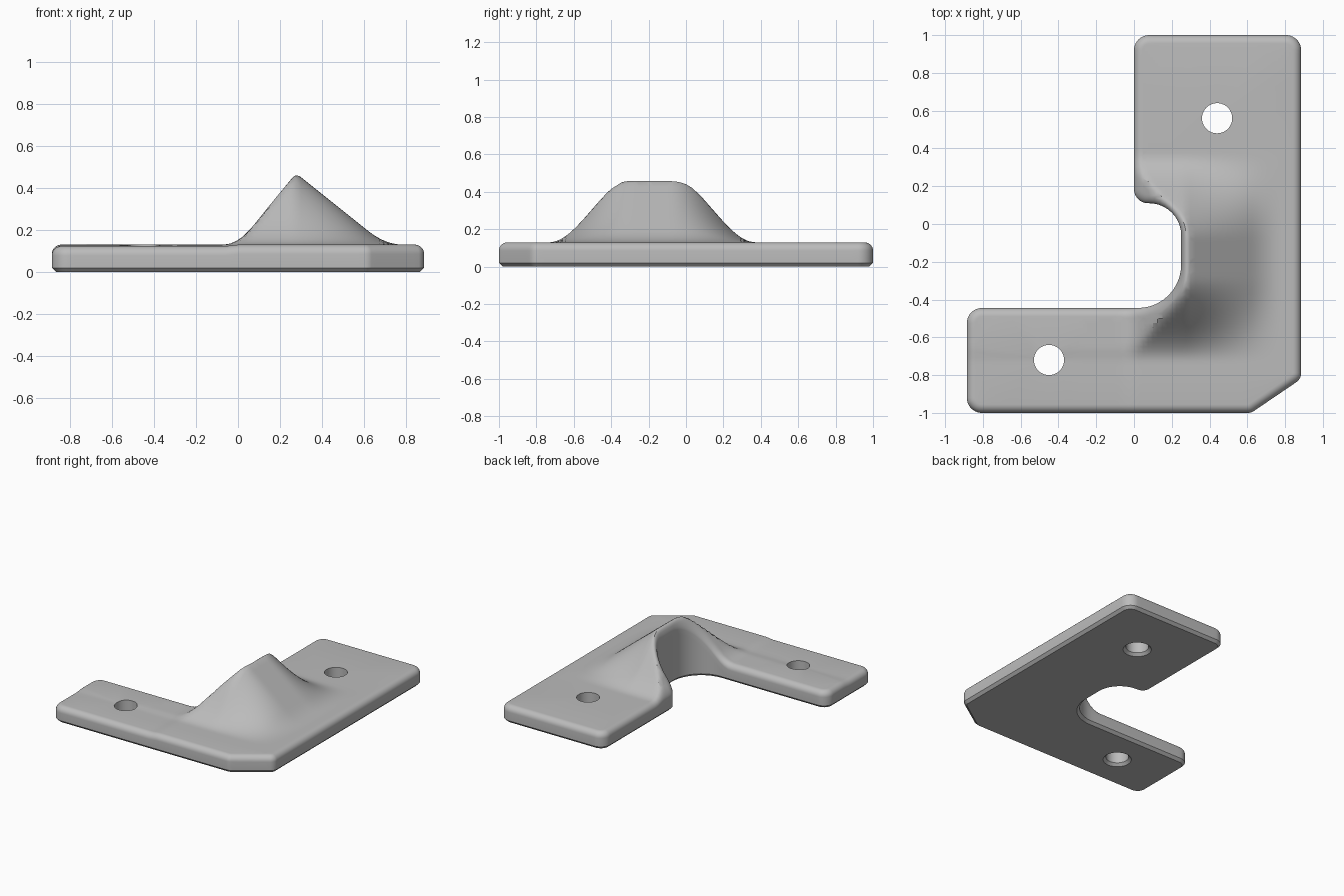
import bpy, bmesh, math
from mathutils import Vector
from mathutils.geometry import delaunay_2d_cdt

if "Cube" in bpy.data.objects:
    bpy.data.objects.remove(bpy.data.objects["Cube"], do_unlink=True)

THICK = 0.13      # flat plate thickness
FILLET = 0.045    # rounded upper rim
CHAMFER = 0.02    # cut lower rim
HOOD = 0.33       # hood rise above the plate
HOLE_R = 0.08
HOLES = [Vector((0.44, 0.56)), Vector((-0.45, -0.72))]
# Plan corners, counter-clockwise: x, y, corner radius
CORNERS = [(0.885, -0.82, 0.06), (0.885, 1, 0.08), (0, 1, 0.08), (0, 0.11, 0.075),
           (0.25, 0.11, 0.17), (0.25, -0.445, 0.23), (-0.885, -0.445, 0.08),
           (-0.885, -1, 0.08), (0.62, -1, 0.06)]


def smooth_max(a, b, k):
    h = max(k - abs(a - b), 0) / k
    return max(a, b) + h * h * k / 4


def smooth_min(a, b, k):
    return -smooth_max(-a, -b, k)


def hood_height(x, y):
    """Rise of the hood: steep on the left, ramped on the right, S-shaped at both ends."""
    t = min(max((abs(y + 0.18) - 0.1) / 0.45, 0), 1)
    ends = 1 - t * t * (3 - 2 * t)
    left = smooth_max((x - 0.0) * 3.58, 0, 0.25)
    right = smooth_max((0.70 - x) * 0.8 / HOOD, 0, 0.2)
    return HOOD * smooth_min(left, ends, 0.08) * min(right, 1.05)


def rounded_outline(corners, steps=10, spacing=0.03):
    """Points and outward normals round the plan, with straight runs divided."""
    pts = []
    for i, (x, y, r) in enumerate(corners):
        p = Vector((x, y))
        a = (p - Vector(corners[i - 1][:2])).normalized()
        b = (Vector(corners[(i + 1) % len(corners)][:2]) - p).normalized()
        turn = math.atan2(a.x * b.y - a.y * b.x, a.dot(b))
        side = 1 if turn > 0 else -1
        start = p - a * r * math.tan(abs(turn) / 2)
        normal = Vector((a.y, -a.x))
        center = start - normal * r * side
        ang = math.atan2(normal.y, normal.x)
        for k in range(steps + 1):
            q = ang + turn * k / steps
            n = Vector((math.cos(q), math.sin(q)))
            pts.append((center + n * r * side, n))
    out = []
    for i, (p, n) in enumerate(pts):
        q = pts[(i + 1) % len(pts)][0]
        count = max(1, round((q - p).length / spacing))
        out += [(p.lerp(q, k / count), n) for k in range(count)]
    return out


def hole_outline(center, steps=40):
    """Clockwise circle whose normals point into the hole."""
    ring = []
    for k in range(steps):
        n = Vector((math.cos(-math.tau * k / steps), math.sin(-math.tau * k / steps)))
        ring.append((center + n * HOLE_R, -n))
    return ring


def inside(p, poly):
    odd = False
    for i, b in enumerate(poly):
        a = poly[i - 1]
        if (a.y > p.y) != (b.y > p.y):
            if p.x < a.x + (p.y - a.y) * (b.x - a.x) / (b.y - a.y):
                odd = not odd
    return odd


def add_wall(bm, outline, levels):
    """Loft one outline through (inset, height) levels; returns bottom and top rings."""
    rings = []
    for inset, z in levels:
        ring = []
        for p, n in outline:
            q = p - n * inset
            lift = hood_height(q.x, q.y) if z > CHAMFER * 1.5 else 0
            ring.append(bm.verts.new((q.x, q.y, z + lift)))
        rings.append(ring)
    for low, high in zip(rings, rings[1:]):
        for i in range(len(low)):
            bm.faces.new((low[i - 1], low[i], high[i], high[i - 1]))
    return rings[0], rings[-1]


def add_cap(bm, rings, inner_points, z, up):
    """Fill between the plan ring and the hole rings, using extra points over the hood."""
    verts = [v for ring in rings for v in ring]
    edges, base = [], 0
    for ring in rings:
        n = len(ring)
        edges += [(base + k, base + (k + 1) % n) for k in range(n)]
        base += n
    polys = [[v.co.xy for v in ring] for ring in rings]
    for p in inner_points:
        near = min((p - q).length for q in polys[0])
        if near > 0.012 and inside(p, polys[0]):
            verts.append(bm.verts.new((p.x, p.y, z + hood_height(p.x, p.y))))
    coords, _, tris, origin, _, _ = delaunay_2d_cdt(
        [v.co.xy for v in verts], edges, [], 0, 1e-6)
    for tri in tris:
        mid = sum((coords[i] for i in tri), Vector((0, 0))) / 3
        if inside(mid, polys[0]) and not any(inside(mid, h) for h in polys[1:]):
            face = [verts[origin[i][0]] for i in tri]
            bm.faces.new(face if up else face[::-1])


bm = bmesh.new()

# Outer wall: chamfered foot, upright side, rounded rim that follows the hood
levels = [(CHAMFER, 0), (0, CHAMFER), (0, CHAMFER * 2)]
for k in range(8):
    a = math.pi / 2 * k / 7
    levels.append((FILLET * (1 - math.cos(a)), THICK - FILLET * (1 - math.sin(a))))
bottoms, tops = [], []
walls = [(rounded_outline(CORNERS), levels)]

# Screw holes: countersunk below, sharp above
for c in HOLES:
    walls.append((hole_outline(c), [(CHAMFER, 0), (0, CHAMFER), (0, THICK)]))
for outline, lv in walls:
    low, high = add_wall(bm, outline, lv)
    bottoms.append(low)
    tops.append(high)

# Top skin with the raised hood, and the flat underside
step = 0.025
grid = [Vector((-0.25 + step * i, -0.8 + step * j)) for i in range(43) for j in range(50)]
add_cap(bm, tops, grid, THICK, True)
add_cap(bm, bottoms, [], 0, False)
bmesh.ops.recalc_face_normals(bm, faces=bm.faces[:])

mesh = bpy.data.meshes.new("corner_bracket")
bm.to_mesh(mesh)
bm.free()
bracket = bpy.data.objects.new("corner_bracket", mesh)
bpy.context.collection.objects.link(bracket)

# Single grey material
grey = bpy.data.materials.new("plain_grey")
grey.use_nodes = True
grey.diffuse_color = (0.5, 0.5, 0.5, 1)
grey.node_tree.nodes["Principled BSDF"].inputs["Base Color"].default_value = (0.5, 0.5, 0.5, 1)
mesh.materials.append(grey)

bpy.ops.object.select_all(action='DESELECT')
bracket.select_set(True)
bpy.context.view_layer.objects.active = bracket
bpy.ops.object.shade_smooth_by_angle(angle=math.radians(32))
